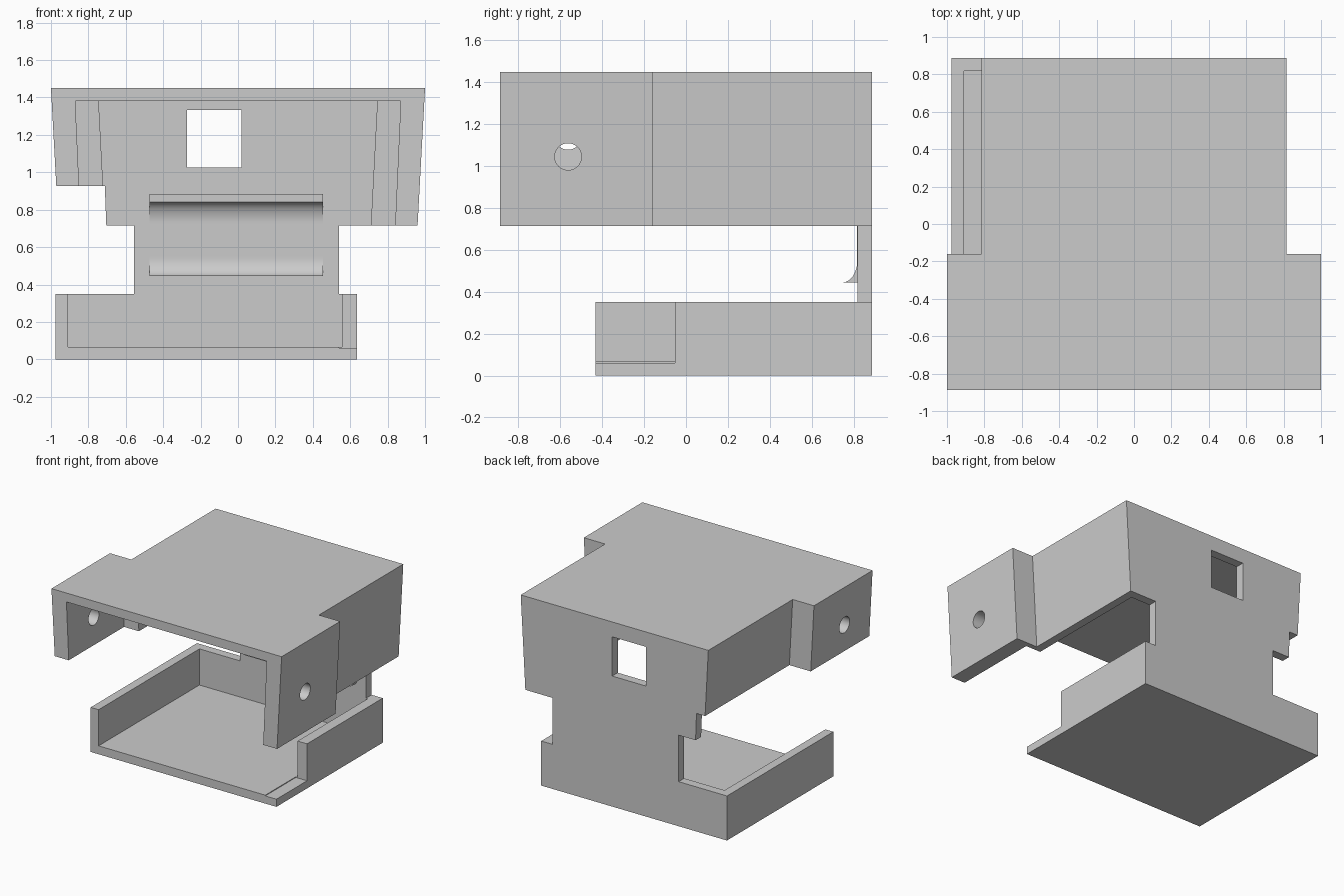
import bpy, bmesh, math
from mathutils import Matrix

if "Cube" in bpy.data.objects:
    bpy.data.objects.remove(bpy.data.objects["Cube"], do_unlink=True)

grey = bpy.data.materials.new("plain grey")
grey.use_nodes = True
grey.diffuse_color = (0.6, 0.6, 0.6, 1)
grey.node_tree.nodes["Principled BSDF"].inputs["Base Color"].default_value = (0.6, 0.6, 0.6, 1)


def finish(name, bm):
    bmesh.ops.recalc_face_normals(bm, faces=bm.faces)
    mesh = bpy.data.meshes.new(name)
    bm.to_mesh(mesh)
    bm.free()
    mesh.materials.append(grey)
    ob = bpy.data.objects.new(name, mesh)
    bpy.context.collection.objects.link(ob)
    return ob


def loft(name, low, high):
    """Closed solid between two matching rings of 3D points."""
    bm = bmesh.new()
    a = [bm.verts.new(p) for p in low]
    b = [bm.verts.new(p) for p in high]
    bm.faces.new(a)
    bm.faces.new(b)
    for i in range(len(a)):
        j = (i + 1) % len(a)
        bm.faces.new((a[i], a[j], b[j], b[i]))
    return finish(name, bm)


def box(name, x0, x1, y0, y1, z0, z1):
    ring = [(x0, y0), (x1, y0), (x1, y1), (x0, y1)]
    return loft(name, [(x, y, z0) for x, y in ring], [(x, y, z1) for x, y in ring])


def stepped_ring(wide, narrow, y0, step, y1, z):
    """Symmetric plan outline: wide at the front, narrow behind the step."""
    half = [(wide, y0), (wide, step), (narrow, step), (narrow, y1)]
    return [(x, y, z) for x, y in half] + [(-x, y, z) for x, y in reversed(half)]


def cut(target, *cutters):
    bpy.context.view_layer.objects.active = target
    for c in cutters:
        c.hide_render = True
        mod = target.modifiers.new("cut", 'BOOLEAN')
        mod.operation = 'DIFFERENCE'
        mod.solver = 'EXACT'
        mod.object = c
        bpy.ops.object.modifier_apply(modifier=mod.name)
        bpy.data.objects.remove(c, do_unlink=True)


def smooth(ob):
    bpy.ops.object.select_all(action='DESELECT')
    ob.select_set(True)
    bpy.context.view_layer.objects.active = ob
    bpy.ops.object.shade_smooth_by_angle(angle=math.radians(30))


def hole(x, y, z, r):
    bm = bmesh.new()
    bmesh.ops.create_cone(bm, cap_ends=True, segments=48, radius1=r, radius2=r, depth=0.5,
                          matrix=Matrix.Translation((x, y, z)) @ Matrix.Rotation(math.pi / 2, 4, 'Y'))
    return finish("hole_cutter", bm)


BACK, WALL = 0.887, 0.818   # outer and inner faces of the rear wall

# Lower tray, open at the front with one shortened side wall
tray = box("lower_tray", -0.977, 0.637, -0.433, BACK, 0, 0.35)
cut(tray,
    box("tray_cavity", -0.908, 0.555, -1, WALL, 0.066, 1),
    box("tray_corner", 0.54, 1, -1, -0.053, 0.06, 1))

# Upper cover: tapered stepped shell
cover = loft("upper_cover",
             stepped_ring(0.96, 0.775, -BACK, -0.16, BACK, 0.715),
             stepped_ring(1.0, 0.815, -BACK, -0.16, BACK, 1.45))
cut(cover,
    loft("cover_cavity",
         stepped_ring(0.839, 0.709, -1, -0.2, WALL, 0.69),
         stepped_ring(0.87, 0.745, -1, -0.2, WALL, 1.38)),
    # shorter wall on the right side
    loft("side_trim",
         [(-1.2, -1, 0.6), (-0.7, -1, 0.6), (-0.7, 1, 0.6), (-1.2, 1, 0.6)],
         [(-1.2, -1, 0.927), (-0.712, -1, 0.927), (-0.712, 1, 0.927), (-1.2, 1, 0.927)]),
    box("window_cutter", -0.273, 0.02, 0.7, 1, 1.025, 1.333),
    hole(0.92, -0.563, 1.045, 0.064),
    hole(-0.92, -0.563, 1.142, 0.064))
smooth(cover)

# Neck joining tray and cover
box("rear_neck", -0.557, 0.541, WALL, BACK, 0.35, 0.715)

# Curved cradle on the inside of the rear wall
depth, steps = 0.07, 12
profile = [(WALL, 0.445)]
for i in range(steps + 1):
    t = i / steps * math.pi / 2
    profile.append((WALL - depth * (1 - math.sin(t)), 0.55 - 0.105 * math.cos(t)))
for i in range(steps + 1):
    t = i / steps * math.pi / 2
    profile.append((WALL - depth * (1 - math.cos(t)), 0.72 + 0.12 * math.sin(t)))
profile += [(WALL - depth, 0.885), (WALL, 0.885)]
# keep the thin middle just proud of the wall
profile = [profile[0]] + [(min(y, WALL - 0.001), z) for y, z in profile[1:-1]] + [profile[-1]]
cradle = loft("cradle_rib", [(-0.472, y, z) for y, z in profile], [(0.455, y, z) for y, z in profile])
smooth(cradle)
